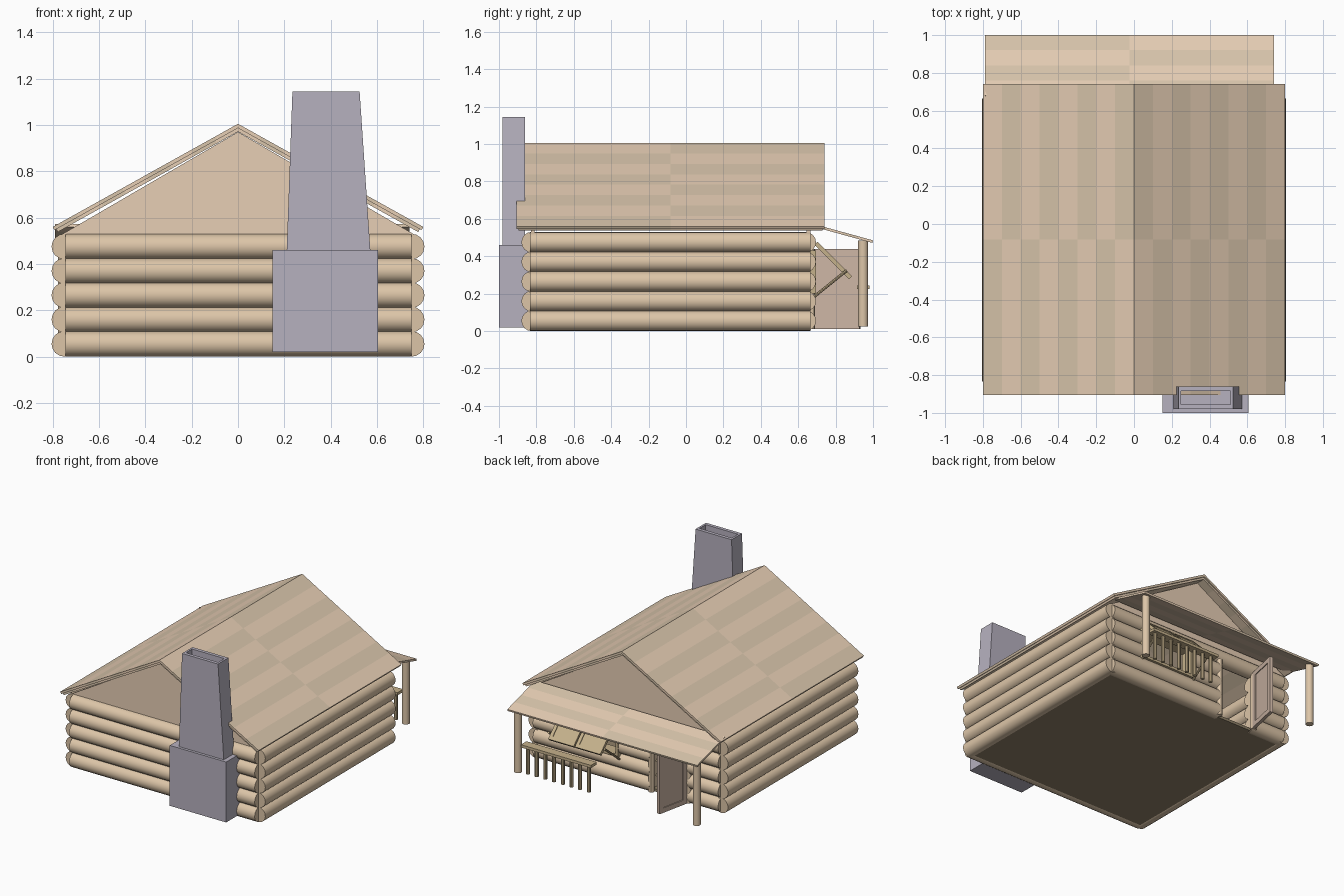
import bpy, bmesh, math
from mathutils import Matrix, Vector

if "Cube" in bpy.data.objects:
    bpy.data.objects.remove(bpy.data.objects["Cube"])


def mat(name, rgb):
    m = bpy.data.materials.new(name)
    m.diffuse_color = (*rgb, 1)
    m.use_nodes = True
    m.node_tree.nodes["Principled BSDF"].inputs["Base Color"].default_value = m.diffuse_color
    return m


LOG = mat("log_wood", (0.72, 0.56, 0.39))
LIGHT = mat("light_plank", (0.80, 0.62, 0.46))
DARK = mat("dark_plank", (0.69, 0.56, 0.41))
DOOR = mat("door_wood", (0.60, 0.46, 0.37))
SHUT = mat("shutter_wood", (0.56, 0.44, 0.26))
FLOOR = mat("floor_wood", (0.28, 0.22, 0.14))
STONE = mat("stone", (0.47, 0.44, 0.52))


def finish(name, bm, *mats, smooth=False):
    bmesh.ops.recalc_face_normals(bm, faces=bm.faces)
    me = bpy.data.meshes.new(name)
    bm.to_mesh(me)
    bm.free()
    ob = bpy.data.objects.new(name, me)
    bpy.context.collection.objects.link(ob)
    for m in mats:
        me.materials.append(m)
    if smooth:
        bpy.ops.object.select_all(action='DESELECT')
        ob.select_set(True)
        bpy.context.view_layer.objects.active = ob
        bpy.ops.object.shade_smooth_by_angle()
    return ob


def add_box(bm, lo, hi, frame=Matrix()):
    lo, hi = Vector(lo), Vector(hi)
    m = frame @ Matrix.Translation((lo + hi) / 2) @ Matrix.Diagonal((*(hi - lo), 1))
    bmesh.ops.create_cube(bm, size=1, matrix=m)


def add_rod(bm, a, b, r, sides=16):
    a, b = Vector(a), Vector(b)
    q = (b - a).to_track_quat('Z', 'Y').to_matrix().to_4x4()
    bmesh.ops.create_cone(bm, cap_ends=True, segments=sides, radius1=r, radius2=r,
                          depth=(b - a).length, matrix=Matrix.Translation((a + b) / 2) @ q)


def plank_sheet(name, origin, u, v, nu, nv, thick):
    """Slab with a checker of light and dark planks, thickened downwards."""
    bm = bmesh.new()
    o, u, v = Vector(origin), Vector(u), Vector(v)
    n = u.cross(v).normalized()
    n = -n if n.z > 0 else n
    for layer in (0, 1):
        g = [[bm.verts.new(o + u * i / nu + v * j / nv + n * thick * layer)
              for j in range(nv + 1)] for i in range(nu + 1)]
        for i in range(nu):
            for j in range(nv):
                f = bm.faces.new((g[i][j], g[i + 1][j], g[i + 1][j + 1], g[i][j + 1]))
                f.material_index = (i + j) % 2
    rim = [e for e in bm.edges if e.is_boundary]
    bmesh.ops.bridge_loops(bm, edges=rim)
    return finish(name, bm, LIGHT, DARK)


# Log walls
R, ROWS = 0.055, 5
zs = [R + 0.105 * i for i in range(ROWS)]
for name, x in (("left_log_wall", -0.75), ("right_log_wall", 0.75)):
    bm = bmesh.new()
    for z in zs:
        add_rod(bm, (x, -0.835, z), (x, 0.665, z), R)
    finish(name, bm, LOG, smooth=True)
bm = bmesh.new()
for z in zs:
    add_rod(bm, (-0.745, -0.825, z), (0.75, -0.825, z), R)
finish("front_log_wall", bm, LOG, smooth=True)

# Porch-side wall with door and window gaps
low = [(-0.745, -0.48), (-0.19, 0.75)]
mid = [(-0.745, -0.48), (-0.19, 0.07), (0.49, 0.75)]
bm = bmesh.new()
for z, spans in zip(zs, (low, low, mid, mid, [(-0.745, 0.75)])):
    for a, b in spans:
        add_rod(bm, (a, 0.64, z), (b, 0.64, z), R)
finish("porch_log_wall", bm, LOG, smooth=True)

# Door jambs
bm = bmesh.new()
for x in (-0.49, -0.19):
    add_rod(bm, (x, 0.67, 0.01), (x, 0.67, 0.44), 0.02, 12)
finish("door_jambs", bm, LOG, smooth=True)

# Floor
bm = bmesh.new()
add_box(bm, (-0.75, -0.825, 0.005), (0.75, 0.65, 0.025))
finish("floor", bm, FLOOR)

# Gable ends
for name, y in (("front_gable", -0.83), ("porch_gable", 0.645)):
    bm = bmesh.new()
    f = bm.faces.new([bm.verts.new(p) for p in
                      ((-0.765, y, 0.525), (0.765, y, 0.525), (0, y, 0.97))])
    ext = bmesh.ops.extrude_face_region(bm, geom=[f])["geom"]
    bmesh.ops.translate(bm, vec=(0, 0.02, 0),
                        verts=[e for e in ext if isinstance(e, bmesh.types.BMVert)])
    finish(name, bm, LIGHT)

# Main roof: outer planks and a slightly shorter under layer
for side, s in (("left", -1), ("right", 1)):
    plank_sheet(side + "_roof", (0, -0.905, 1.005), (s * 0.8, 0, -0.445), (0, 1.645, 0), 8, 2, 0.016)
    plank_sheet(side + "_roof_underlayer", (0, -0.895, 0.987), (s * 0.785, 0, -0.437),
                (0, 1.625, 0), 8, 2, 0.014)

# Porch roof and posts
plank_sheet("porch_roof", (-0.79, 0.68, 0.573), (1.53, 0, 0), (0, 0.32, -0.088), 2, 4, 0.014)
for name, x in (("left_porch_post", -0.75), ("right_porch_post", 0.69)):
    bm = bmesh.new()
    add_rod(bm, (x, 0.947, 0.025), (x, 0.947, 0.485), 0.027)
    finish(name, bm, LOG, smooth=True)

# Porch railing
bm = bmesh.new()
add_box(bm, (0.08, 0.915, 0.225), (0.645, 0.98, 0.245))
for i in range(8):
    x = 0.12 + i * 0.07
    add_rod(bm, (x, 0.947, 0.03), (x, 0.947, 0.23), 0.014, 10)
finish("porch_railing", bm, SHUT, smooth=True)


def add_panel(bm, w, h, rim, t, frame):
    """Framed panel in the local xz plane, starting at the origin."""
    add_box(bm, (rim, -t * 0.25, rim), (w - rim, t * 0.25, h - rim), frame)
    for x in (0, w - rim):
        add_box(bm, (x, -t / 2, 0), (x + rim, t / 2, h), frame)
    for z in (0, h - rim):
        add_box(bm, (rim, -t / 2, z), (w - rim, t / 2, z + rim), frame)


# Open door
bm = bmesh.new()
add_panel(bm, 0.245, 0.43, 0.035, 0.024,
          Matrix.Translation((-0.48, 0.69, 0.01)) @ Matrix.Rotation(math.radians(78), 4, 'Z'))
finish("door", bm, DOOR)

# Propped-open awning shutters, hinged at the top
bm = bmesh.new()
for x in (0.07, 0.285):
    frame = Matrix.Translation((x, 0.88, 0.285)) @ Matrix.Rotation(math.radians(45), 4, 'X')
    add_panel(bm, 0.205, 0.262, 0.025, 0.022, frame)
finish("window_shutters", bm, SHUT)
bm = bmesh.new()
for x in (0.055, 0.505):
    add_rod(bm, (x, 0.68, 0.18), (x, 0.86, 0.325), 0.008, 8)
finish("shutter_props", bm, SHUT)

# Window frame
bm = bmesh.new()
add_panel_z = ((0.06, 0.20, 0.50, 0.22), (0.06, 0.41, 0.50, 0.43),
               (0.06, 0.22, 0.08, 0.41), (0.48, 0.22, 0.50, 0.41))
for x0, z0, x1, z1 in add_panel_z:
    add_box(bm, (x0, 0.60, z0), (x1, 0.695, z1))
finish("window_frame", bm, SHUT)

# Chimney base
bm = bmesh.new()
add_box(bm, (0.15, -1.0, 0.02), (0.605, -0.72, 0.46))
finish("chimney_base", bm, STONE)

# Tapered chimney stack with a hollow top
bm = bmesh.new()
rings = [(0.21, 0.572, -0.98, -0.86, 0.45), (0.235, 0.525, -0.98, -0.86, 1.145),
         (0.25, 0.51, -0.955, -0.885, 1.145), (0.25, 0.51, -0.955, -0.885, 0.75)]
loops = [[bm.verts.new(p) for p in ((a, c, z), (b, c, z), (b, d, z), (a, d, z))]
         for a, b, c, d, z in rings]
for p, q in zip(loops, loops[1:]):
    for i in range(4):
        j = (i + 1) % 4
        bm.faces.new((p[i], p[j], q[j], q[i]))
bm.faces.new(loops[0])
bm.faces.new(loops[-1])
finish("chimney_stack", bm, STONE)
